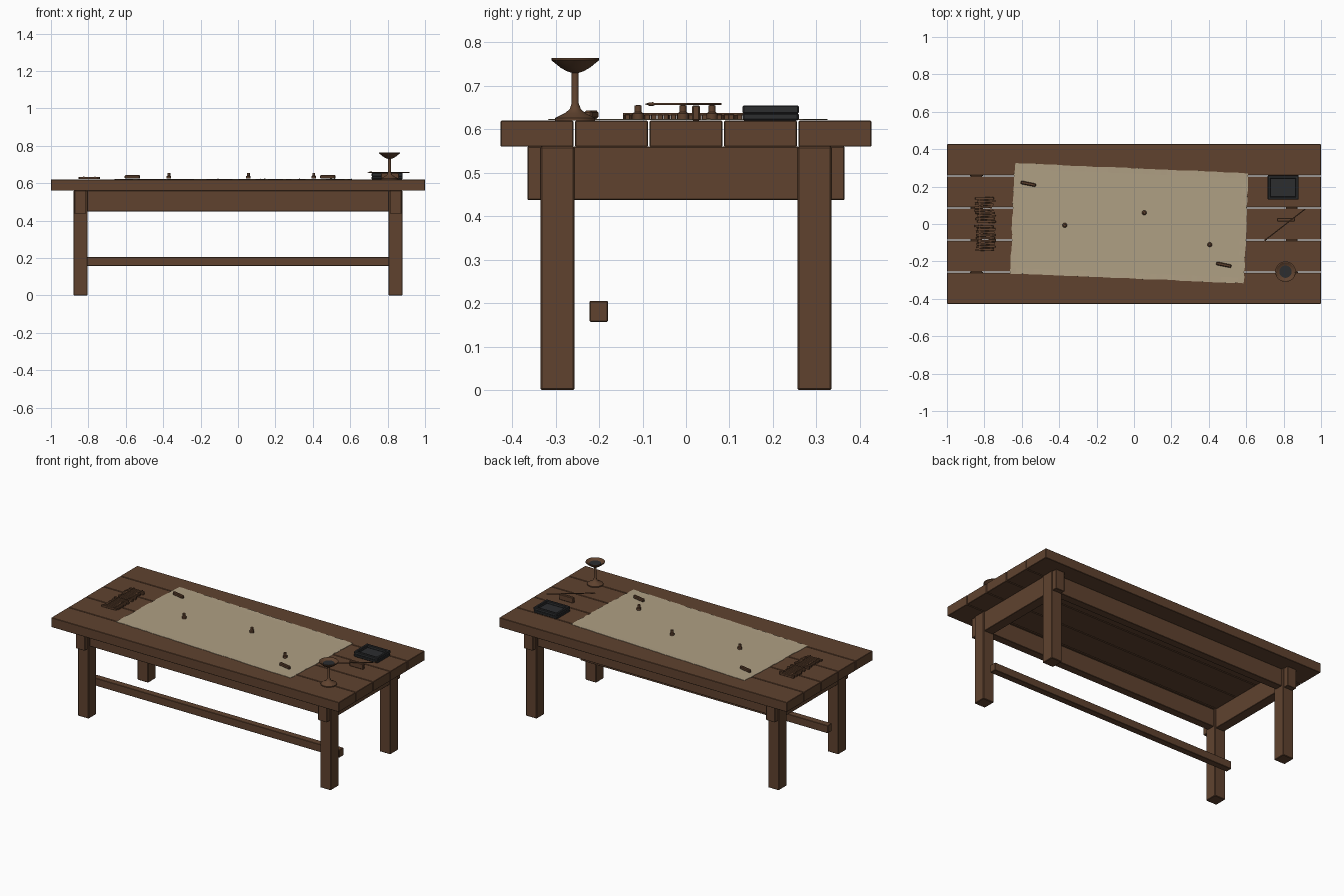
import bpy, bmesh, math, random
from mathutils import Vector

random.seed(4)
if "Cube" in bpy.data.objects:
    bpy.data.objects.remove(bpy.data.objects["Cube"], do_unlink=True)


def material(name, rgb):
    m = bpy.data.materials.new(name)
    m.use_nodes = True
    m.diffuse_color = (*rgb, 1)
    m.node_tree.nodes["Principled BSDF"].inputs["Base Color"].default_value = (*rgb, 1)
    return m


WOOD = material("brown wood", (0.115, 0.055, 0.028))
PAPER = material("parchment", (0.43, 0.35, 0.23))
STONE = material("black stone", (0.025, 0.026, 0.028))
TOP = 0.62


def finish(bm, name, mat):
    bmesh.ops.recalc_face_normals(bm, faces=bm.faces)
    me = bpy.data.meshes.new(name)
    bm.to_mesh(me)
    bm.free()
    me.materials.append(mat)
    ob = bpy.data.objects.new(name, me)
    bpy.context.collection.objects.link(ob)
    return ob


def box(name, x, y, z, mat=WOOD, bevel=0.0, turn=0.0):
    """Block from (min, max) ranges, turned about its own upright axis."""
    bm = bmesh.new()
    bmesh.ops.create_cube(bm, size=1)
    bmesh.ops.scale(bm, vec=(x[1] - x[0], y[1] - y[0], z[1] - z[0]), verts=bm.verts)
    if bevel:
        bmesh.ops.bevel(bm, geom=bm.edges[:], offset=bevel, segments=1, affect='EDGES')
    ob = finish(bm, name, mat)
    ob.location = (sum(x) / 2, sum(y) / 2, sum(z) / 2)
    ob.rotation_euler.z = turn
    return ob


def lathe(name, profile, loc, mat=WOOD, sides=24):
    """Spin an (r, z) profile around z."""
    bm = bmesh.new()
    vs = [bm.verts.new((r, 0, z)) for r, z in profile]
    es = [bm.edges.new(p) for p in zip(vs, vs[1:])]
    bmesh.ops.spin(bm, geom=vs + es, cent=(0, 0, 0), axis=(0, 0, 1),
                   angle=math.tau, steps=sides)
    bmesh.ops.remove_doubles(bm, verts=bm.verts, dist=1e-5)
    ob = finish(bm, name, mat)
    ob.location = loc
    bpy.ops.object.select_all(action='DESELECT')
    ob.select_set(True)
    bpy.context.view_layer.objects.active = ob
    bpy.ops.object.shade_smooth_by_angle(angle=math.radians(35))
    return ob


# Tabletop of five planks with narrow gaps
pitch, gap = 0.1715, 0.004
for i in range(5):
    yc = (i - 2) * pitch
    half = (pitch - gap) / 2
    box(f"top_plank_{i + 1}", (-1, 1), (yc - half, yc + half), (0.56, TOP), bevel=0.002)

# Legs, end aprons and long aprons
for sx, side in ((-1, "right"), (1, "left")):
    xs = sorted((sx * 0.805, sx * 0.88))
    for sy, end in ((-1, "front"), (1, "back")):
        box(f"{end}_{side}_leg", xs, sorted((sy * 0.257, sy * 0.335)), (0, 0.56), bevel=0.003)
    box(f"{side}_end_apron", sorted((sx * 0.812, sx * 0.873)), (-0.365, 0.365),
        (0.437, 0.56), bevel=0.002)
for sy, end in ((-1, "front"), (1, "back")):
    box(f"{end}_long_apron", (-0.81, 0.81), sorted((sy * 0.27, sy * 0.32)),
        (0.45, 0.56), bevel=0.002)

# Low foot rail
box("foot_rail", (-0.86, 0.86), (-0.222, -0.18), (0.157, 0.205), bevel=0.002)

# Parchment sheet with slightly ragged edges
bm = bmesh.new()
bmesh.ops.create_grid(bm, x_segments=40, y_segments=20, size=0.5)
for v in bm.verts:
    edge = v.is_boundary
    v.co.x *= 1.25
    v.co.y *= 0.59
    if edge:
        v.co.x += random.uniform(-0.003, 0.003)
        v.co.y += random.uniform(-0.002, 0.002)
        v.co.z = random.uniform(0, 0.001)
sheet = finish(bm, "parchment_sheet", PAPER)
sheet.location = (-0.025, 0.004, TOP + 0.003)
sheet.rotation_euler.z = -0.0424
sheet.modifiers.new("thickness", 'SOLIDIFY').thickness = 0.002

# Paper weights and small game markers
for i, (x, y) in enumerate(((-0.565, 0.215), (0.48, -0.218))):
    box(f"paper_weight_{i + 1}", (x - 0.041, x + 0.041), (y - 0.009, y + 0.009),
        (0.624, 0.643), bevel=0.004, turn=-0.2)
for i, (x, y) in enumerate(((-0.37, -0.007), (0.055, 0.06), (0.405, -0.11))):
    lathe(f"marker_{i + 1}", [(0, 0), (0.013, 0), (0.013, 0.012), (0.008, 0.016),
                              (0.008, 0.031), (0, 0.032)], (x, y, 0.624), sides=12)

# Two slatted scrolls, each tied by two cords
for s, yc in enumerate((-0.075, 0.075)):
    count = 9
    for i in range(count):
        y = yc + (i - (count - 1) / 2) * 0.0155
        x = -0.795 + random.uniform(-0.008, 0.008)
        box(f"scroll_{s + 1}_slat_{i + 1}", (x - 0.05, x + 0.05), (y - 0.006, y + 0.006),
            (0.622, 0.634), bevel=0.001, turn=random.uniform(-0.06, 0.06))
    for x in (-0.825, -0.765):
        box(f"scroll_{s + 1}_cord", (x - 0.003, x + 0.003), (yc - 0.07, yc + 0.07),
            (0.632, 0.637))

# Ink tray: base slab with a raised rim
x0, x1, y0, y1 = 0.715, 0.88, 0.13, 0.26
box("ink_tray_base", (x0, x1), (y0, y1), (0.62, 0.638), STONE, 0.004)
w = 0.016
for name, xr, yr in (("right", (x0, x0 + w), (y0, y1)), ("left", (x1 - w, x1), (y0, y1)),
                     ("front", (x0, x1), (y0, y0 + w)), ("back", (x0, x1), (y1 - w, y1))):
    box(f"ink_tray_{name}_rim", xr, yr, (0.636, 0.655), STONE, 0.003)

# Brush lying on its rest
box("brush_rest", (0.765, 0.86), (0.014, 0.032), (TOP, 0.655), bevel=0.003)
a, b = Vector((0.69, -0.095, 0.658)), Vector((0.915, 0.08, 0.658))
brush = lathe("brush", [(0, 0), (0.004, 0.018), (0.0045, 0.03), (0.0028, 0.035),
                        (0.0028, (b - a).length), (0, (b - a).length)], a, sides=10)
brush.rotation_euler = (b - a).to_track_quat('Z', 'Y').to_euler()

# Oil lamp: foot, stem and shallow dish
lamp = (0.81, -0.255, TOP)
lathe("oil_lamp", [(0, 0), (0.046, 0), (0.046, 0.006), (0.024, 0.017), (0.013, 0.026),
                   (0.008, 0.04), (0.008, 0.11), (0.02, 0.114), (0.034, 0.122),
                   (0.055, 0.139), (0.055, 0.144), (0.05, 0.144), (0.033, 0.132),
                   (0, 0.13)], lamp)
lathe("lamp_oil", [(0, 0.131), (0.033, 0.131), (0.033, 0.134), (0, 0.134)], lamp, STONE)
